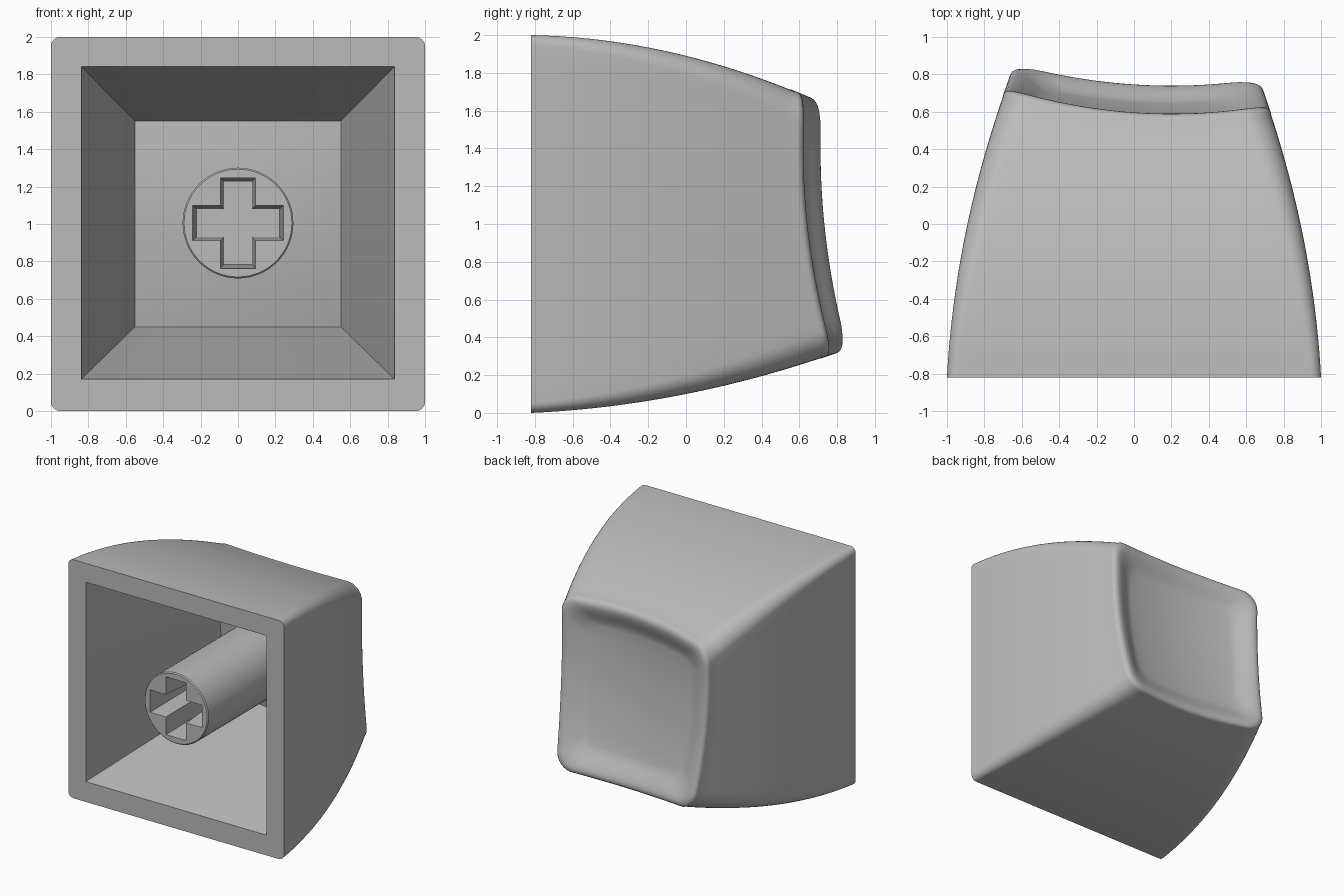
import bpy, bmesh, math
from mathutils import Vector

old = bpy.data.objects.get("Cube")
if old:
    bpy.data.objects.remove(old, do_unlink=True)

FRONT = -0.82     # plane of the open side
LIP = 0.05        # rounding of the rim

grey = bpy.data.materials.new("light_grey_plastic")
grey.use_nodes = True
grey.diffuse_color = (0.5, 0.5, 0.5, 1)
grey.node_tree.nodes["Principled BSDF"].inputs["Base Color"].default_value = (0.5, 0.5, 0.5, 1)


def make_object(name, bm):
    bmesh.ops.remove_doubles(bm, verts=bm.verts, dist=0.0005)
    bmesh.ops.recalc_face_normals(bm, faces=bm.faces)
    mesh = bpy.data.meshes.new(name)
    bm.to_mesh(mesh)
    bm.free()
    mesh.materials.append(grey)
    obj = bpy.data.objects.new(name, mesh)
    bpy.context.collection.objects.link(obj)
    return obj


def shade(obj, angle):
    bpy.ops.object.select_all(action="DESELECT")
    obj.select_set(True)
    bpy.context.view_layer.objects.active = obj
    bpy.ops.object.shade_smooth_by_angle(angle=math.radians(angle))


def crown(x, z):
    """Height of the tilted, hollowed finger surface."""
    return 0.58 + 0.18 * (x - 0.2) ** 2 + 0.14 * (z - 1.4) ** 2


def outline(arc=8, side=20):
    """Rounded rectangle as (corner factor, normal) pairs."""
    pts = []
    for q in range(4):
        turn = q * math.pi / 2
        c, s = round(math.cos(turn)), round(math.sin(turn))
        spin = lambda v: (v[0] * c - v[1] * s, v[0] * s + v[1] * c)
        for i in range(arc + 1):
            a = i / arc * math.pi / 2
            pts.append((spin((1, 1)), spin((math.cos(a), math.sin(a)))))
        for i in range(1, side):
            pts.append((spin((1 - 2 * i / side, 1)), spin((0, 1))))
    return pts


OUTLINE = outline()


def place(p, hx, zb, zt, r):
    (cx, cz), (nx, nz) = p
    hz = (zt - zb) / 2
    return cx * (hx - r) + nx * r, (zt + zb) / 2 + cz * (hz - r) + nz * r


def wall(p, y):
    """Outer wall point at depth y; every side bows inward."""
    t = y - FRONT
    return place(p, 1 - 0.054 * t - 0.097 * t * t,
                 0.045 * t + 0.094 * t * t,
                 2 - 0.019 * t - 0.14 * t * t, 0.05 + 0.06 * t)


def wall_ring(s):
    ring = []
    for p in OUTLINE:
        y = 0.6
        for _ in range(12):
            y = crown(*wall(p, y)) - LIP
        y = FRONT + s * (y - FRONT)
        x, z = wall(p, y)
        ring.append((x, y, z))
    return ring


def shrink(ring, f, height):
    out = []
    for x, _, z in ring:
        x, z = x * f, 1.0 + (z - 1.0) * f
        out.append((x, crown(x, z) + height, z))
    return out


def square_ring(hx, zb, zt, depth):
    pts = [place(p, hx, zb, zt, 0) for p in OUTLINE]
    return [(x, depth(x, z), z) for x, z in pts]


# Cap: one loft from inner floor, over the open edge, up the walls, into the dish
floor = square_ring(0.55, 0.45, 1.55, lambda x, z: crown(x, z) - 0.15)
opening = square_ring(0.838, 0.17, 1.842, lambda x, z: FRONT)
rings = [shrink(floor, f, -0.15) for f in (0.02, 0.25, 0.5, 0.75)]
rings += [floor, opening]
rings += [wall_ring(i / 20) for i in range(21)]
rim = rings[-1]
for i in range(1, 6):
    a = i / 5 * math.pi / 2
    rings.append(shrink(rim, 1 - LIP * (1 - math.cos(a)) / 0.65, LIP * (math.sin(a) - 1)))
for i in range(1, 9):
    k = i / 8
    rings.append(shrink(rim, 1 - (LIP + 0.16 * k) / 0.65, -0.045 * k * k * (3 - 2 * k)))
rings += [shrink(rim, f, -0.045) for f in (0.55, 0.42, 0.3, 0.18, 0.08, 0.01)]

bm = bmesh.new()
rows = [[bm.verts.new(v) for v in ring] for ring in rings]
n = len(OUTLINE)
for a, b in zip(rows, rows[1:]):
    for i in range(n):
        j = (i + 1) % n
        bm.faces.new((a[i], a[j], b[j], b[i]))
bm.faces.new(rows[0])
bm.faces.new(rows[-1])
shade(make_object("cap_shell", bm), 40)


# Stem: round post with a tapered cross-shaped socket
def loft(profiles):
    bm = bmesh.new()
    rows = [[bm.verts.new(v) for v in prof] for prof in profiles]
    for a, b in zip(rows, rows[1:]):
        for i in range(len(a)):
            j = (i + 1) % len(a)
            bm.faces.new((a[i], a[j], b[j], b[i]))
    bm.faces.new(rows[0])
    bm.faces.new(rows[-1])
    return bm


def circle(r, y):
    return [(r * math.cos(k * math.pi / 32), y, 1.005 + r * math.sin(k * math.pi / 32))
            for k in range(64)]


def cross(inset, y):
    long, thick = 0.242 - inset, 0.094 - inset
    pts = []
    for q in range(4):
        for u, v in ((long, -thick), (long, thick), (thick, thick)):
            w = Vector((u, v))
            for _ in range(q):
                w = Vector((-w.y, w.x))
            pts.append((w.x, y, 1.005 + w.y))
    return pts


post = make_object("stem_post", loft([circle(0.288, FRONT), circle(0.296, FRONT + 0.008),
                                      circle(0.296, 0.48)]))
socket = make_object("socket_cutter", loft([cross(-0.001, FRONT - 0.02), cross(0.02, FRONT + 0.45)]))
socket.hide_render = True
cut = post.modifiers.new("socket", "BOOLEAN")
cut.operation = "DIFFERENCE"
cut.solver = "EXACT"
cut.object = socket
bpy.context.view_layer.objects.active = post
bpy.ops.object.modifier_apply(modifier=cut.name)
bpy.data.objects.remove(socket, do_unlink=True)
shade(post, 30)
